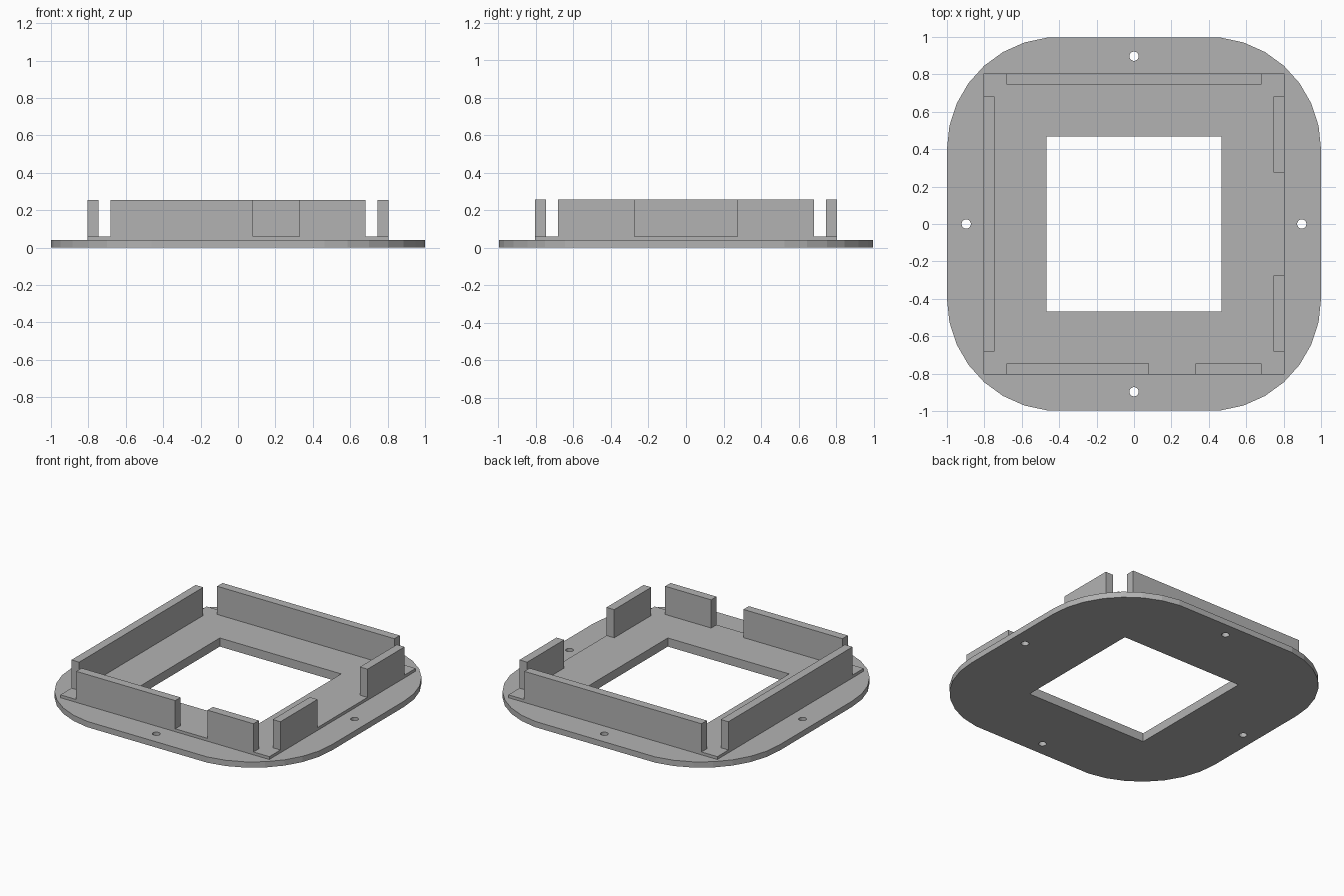
import bpy, bmesh
from math import sin, cos, radians, tau

if "Cube" in bpy.data.objects:
    bpy.data.objects.remove(bpy.data.objects["Cube"])

grey = bpy.data.materials.new("plain grey")
grey.use_nodes = True
grey.diffuse_color = (0.45, 0.45, 0.45, 1)
grey.node_tree.nodes["Principled BSDF"].inputs["Base Color"].default_value = grey.diffuse_color


def rect(x0, x1, y0, y1):
    return [(x0, y0), (x1, y0), (x1, y1), (x0, y1)]


def circle(cx, cy, r, n):
    return [(cx + r * cos(tau * i / n), cy + r * sin(tau * i / n)) for i in range(n)]


def slab(name, loops, z0, z1):
    """Flat outline with optional holes, extruded from z0 up to z1."""
    bm = bmesh.new()
    edges = []
    for loop in loops:
        vs = [bm.verts.new((x, y, z0)) for x, y in loop]
        edges += [bm.edges.new((a, b)) for a, b in zip(vs, vs[1:] + vs[:1])]
    bmesh.ops.triangle_fill(bm, use_beauty=True, use_dissolve=False, edges=edges)
    out = bmesh.ops.extrude_face_region(bm, geom=bm.faces[:], use_keep_orig=True)
    top = [g for g in out["geom"] if isinstance(g, bmesh.types.BMVert)]
    bmesh.ops.translate(bm, vec=(0, 0, z1 - z0), verts=top)
    bmesh.ops.recalc_face_normals(bm, faces=bm.faces[:])
    mesh = bpy.data.meshes.new(name)
    bm.to_mesh(mesh)
    bm.free()
    mesh.materials.append(grey)
    obj = bpy.data.objects.new(name, mesh)
    bpy.context.collection.objects.link(obj)
    return obj


BASE_TOP, STEP_TOP, WALL_TOP = 0.04, 0.06, 0.256
OUTER, INNER, END, WINDOW = 0.804, 0.745, 0.682, 0.467

# Rounded base flange with a square window and four screw holes
centre, radius = 0.4, 0.6
outline = []
for sx, sy in ((1, 1), (-1, 1), (-1, -1), (1, -1)):
    arc = [(sx * (centre + radius * cos(radians(a))),
            sy * (centre + radius * sin(radians(a)))) for a in range(0, 90, 12)]
    outline += arc if sx * sy > 0 else arc[::-1]
window = rect(-WINDOW, WINDOW, -WINDOW, WINDOW)
holes = [circle(x, y, 0.025, 16) for x, y in ((0.897, 0), (-0.897, 0), (0, 0.897), (0, -0.897))]
slab("base_flange", [outline, window] + holes, 0, BASE_TOP)

# Low square step carrying the walls
slab("raised_step", [rect(-OUTER, OUTER, -OUTER, OUTER), window], BASE_TOP, STEP_TOP)

# Upright walls, open at the corners, with gaps in the front and left sides
walls = {
    "back_wall": rect(-END, END, INNER, OUTER),
    "right_wall": rect(-OUTER, -INNER, -END, END),
    "front_wall_long": rect(-END, 0.08, -OUTER, -INNER),
    "front_wall_short": rect(0.328, END, -OUTER, -INNER),
    "left_wall_front": rect(INNER, OUTER, -END, -0.275),
    "left_wall_back": rect(INNER, OUTER, 0.275, END),
}
for name, loop in walls.items():
    slab(name, [loop], STEP_TOP, WALL_TOP)
